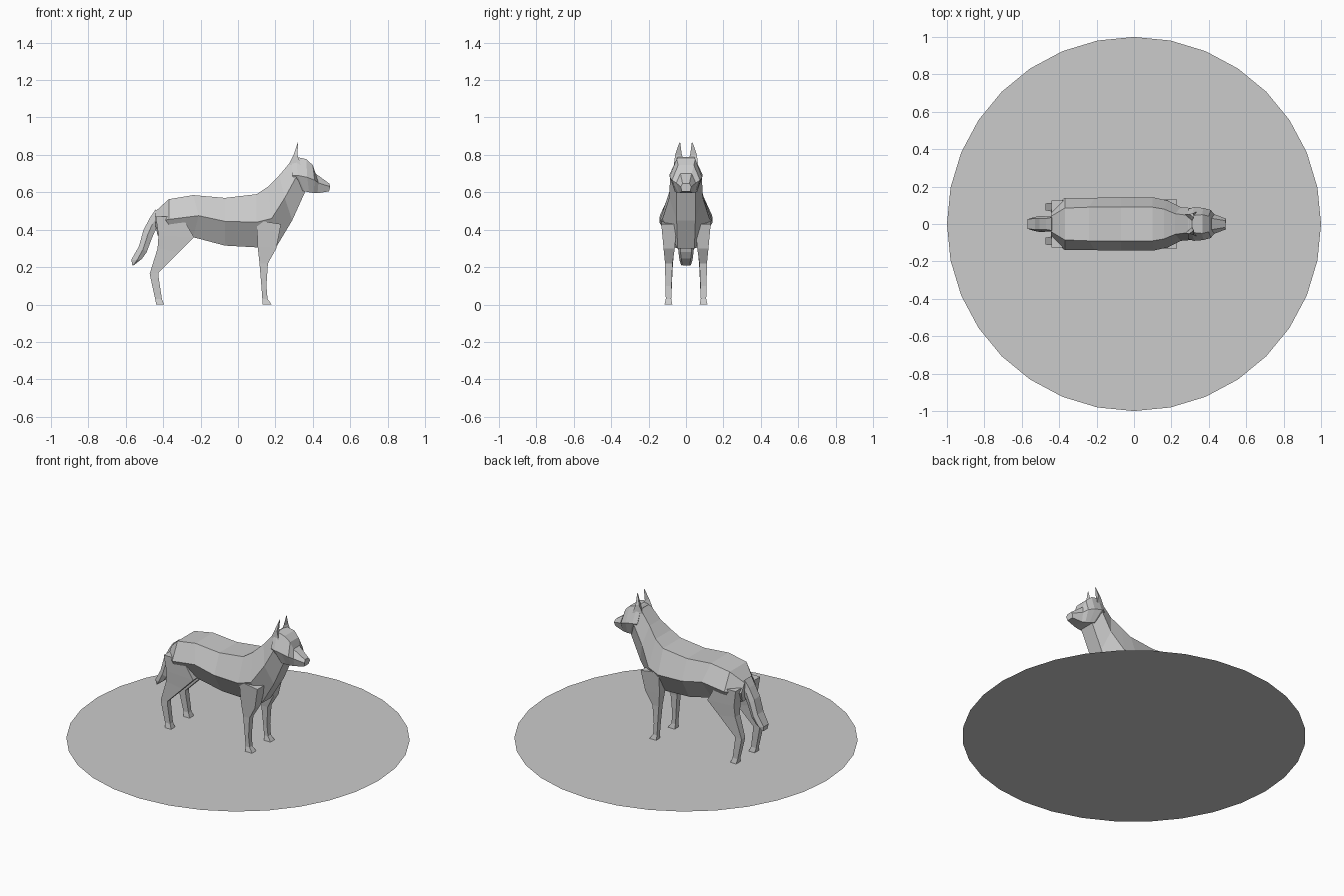
import bpy, bmesh


def loft(name, rings, mirror=False):
    """Skin a list of closed rings and cap both ends."""
    bm = bmesh.new()
    loops = [[bm.verts.new(p) for p in r] for r in rings]
    n = len(loops[0])
    for a, b in zip(loops, loops[1:]):
        for i in range(n):
            j = (i + 1) % n
            bm.faces.new((a[i], a[j], b[j], b[i]))
    bm.faces.new(loops[0])
    bm.faces.new(loops[-1])
    bmesh.ops.recalc_face_normals(bm, faces=bm.faces)
    me = bpy.data.meshes.new(name)
    bm.to_mesh(me)
    bm.free()
    ob = bpy.data.objects.new(name, me)
    bpy.context.collection.objects.link(ob)
    if mirror:
        m = ob.modifiers.new("mirror", 'MIRROR')
        m.use_axis = (False, True, False)
        m.use_mirror_merge = False
    return ob


def hexagon(top, mid, low):
    """Symmetric six-sided ring from three (x, z, half width) points."""
    half = [(x, w, z) for x, z, w in (top, mid, low)]
    return half + [(x, -y, z) for x, y, z in reversed(half)]


def slab(back, front, y0, y1):
    """Four-sided ring between two (x, z) points."""
    (xa, za), (xb, zb) = back, front
    return [(xa, y0, za), (xb, y0, zb), (xb, y1, zb), (xa, y1, za)]


# Flat ground disc
bpy.ops.mesh.primitive_circle_add(vertices=32, radius=1, fill_type='NGON')
bpy.context.object.name = "ground_disc"

# Torso and neck: back line, flank line, belly line
torso = [
    ((-.445, .495, .04), (-.445, .44, .075), (-.43, .37, .04)),
    ((-.37, .563, .085), (-.37, .455, .14), (-.37, .36, .08)),
    ((-.24, .585, .09), (-.21, .475, .14), (-.24, .36, .08)),
    ((-.07, .57, .09), (-.07, .445, .143), (-.07, .315, .065)),
    ((.10, .59, .09), (.10, .44, .143), (.11, .305, .06)),
    ((.16, .63, .08), (.18, .46, .125), (.20, .30, .045)),
    ((.22, .69, .055), (.25, .57, .09), (.29, .45, .05)),
    ((.30, .785, .045), (.31, .68, .085), (.36, .605, .05)),
]
loft("torso", [hexagon(*s) for s in torso])

# Head and muzzle: crown, cheek, jaw
head = [
    ((.29, .775, .045), (.29, .69, .08), (.33, .61, .05)),
    ((.31, .79, .045), (.32, .69, .09), (.355, .605, .06)),
    ((.365, .777, .05), (.37, .68, .086), (.38, .60, .052)),
    ((.40, .745, .042), (.41, .665, .075), (.405, .596, .042)),
    ((.415, .70, .03), (.43, .65, .052), (.425, .595, .035)),
    ((.488, .647, .018), (.493, .63, .028), (.487, .605, .022)),
]
loft("head", [hexagon(*s) for s in head])

# Ears
loft("ear", [
    [(.27, .05, .745), (.315, .012, .775), (.335, .065, .745)],
    [(.297, .052, .80), (.308, .022, .80), (.318, .058, .80)],
    [(.319, .034, .865), (.321, .031, .865), (.321, .036, .865)],
], mirror=True)

# Front legs with paws
front = [
    ((.10, .45), (.23, .43), .05, .132),
    ((.105, .31), (.205, .30), .06, .12),
    ((.115, .22), (.16, .22), .072, .112),
    ((.125, .10), (.152, .10), .077, .11),
    ((.13, .03), (.158, .03), .079, .108),
    ((.132, 0), (.18, 0), .073, .115),
]
loft("front_leg", [slab(*s) for s in front], mirror=True)

# Hind legs with thigh, hock and paw
hind = [
    ((-.44, .47), (-.30, .47), .05, .125),
    ((-.425, .37), (-.235, .36), .055, .12),
    ((-.43, .30), (-.315, .28), .065, .115),
    ((-.472, .165), (-.425, .17), .073, .11),
    ((-.465, .13), (-.425, .15), .074, .11),
    ((-.443, .03), (-.407, .03), .079, .108),
    ((-.437, 0), (-.395, 0), .073, .115),
]
loft("hind_leg", [slab(*s) for s in hind], mirror=True)

# Drooping tail
tail = [
    ((-.44, .51, .035), (-.43, .47, .04), (-.42, .43, .03)),
    ((-.47, .465, .03), (-.458, .43, .04), (-.445, .39, .03)),
    ((-.505, .40, .03), (-.482, .375, .042), (-.462, .35, .03)),
    ((-.53, .31, .03), (-.508, .295, .042), (-.488, .28, .03)),
    ((-.57, .24, .025), (-.54, .237, .035), (-.513, .245, .025)),
    ((-.565, .21, .02), (-.56, .209, .025), (-.555, .212, .02)),
]
loft("tail", [hexagon(*s) for s in tail])
